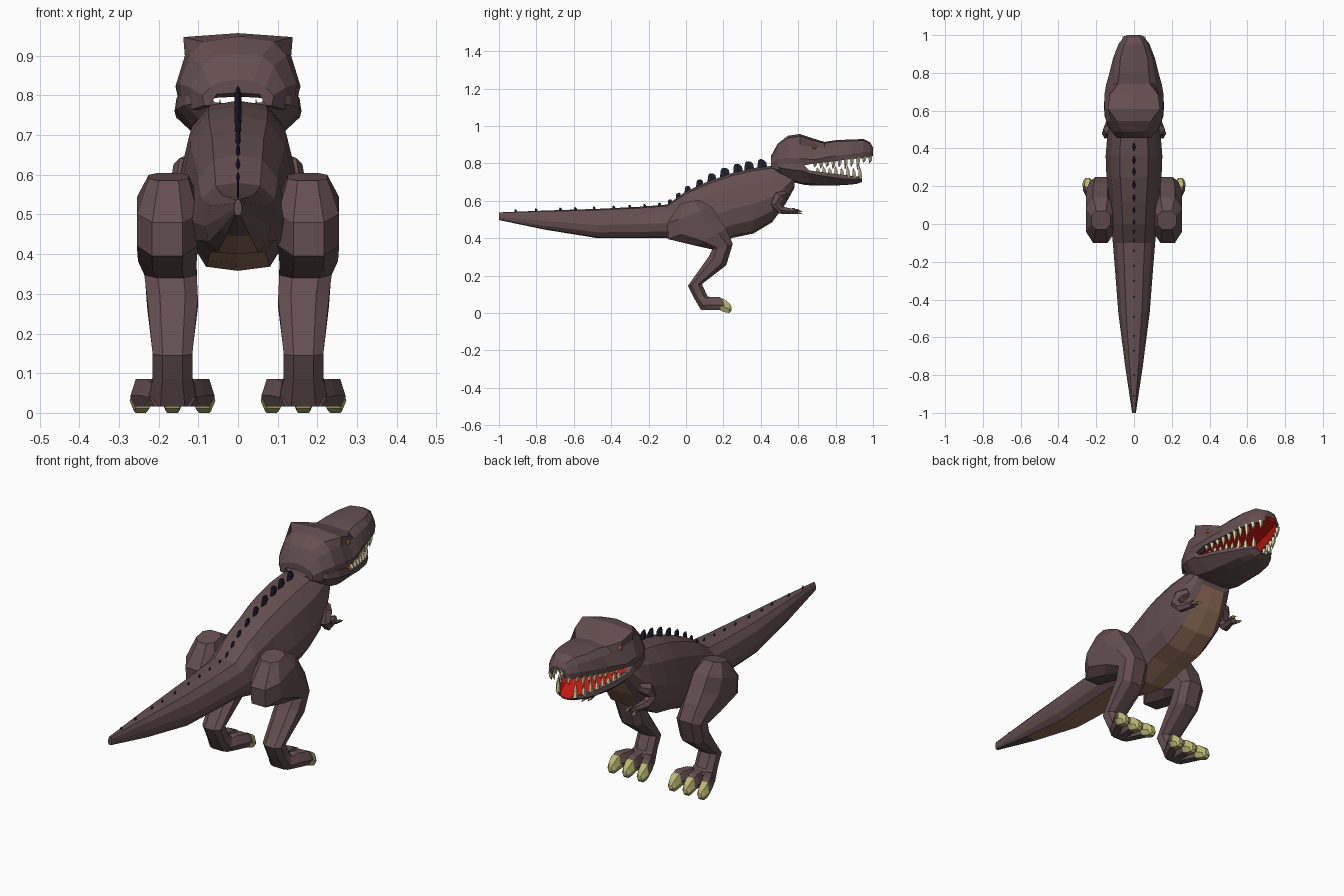
import bpy, bmesh, math
from mathutils import Vector

if "Cube" in bpy.data.objects:
    bpy.data.objects.remove(bpy.data.objects["Cube"])


def material(name, r, g, b):
    m = bpy.data.materials.new(name)
    m.diffuse_color = (r, g, b, 1)
    m.use_nodes = True
    m.node_tree.nodes["Principled BSDF"].inputs["Base Color"].default_value = m.diffuse_color
    return m


HIDE = material("brown hide", 0.127, 0.078, 0.081)
BELLY = material("tan belly", 0.305, 0.17, 0.105)
MOUTH = material("red mouth", 0.68, 0.01, 0.006)
TOOTH = material("cream teeth", 0.76, 0.70, 0.42)
CLAW = material("yellow claws", 0.50, 0.48, 0.17)
SPINE = material("dark blue spines", 0.018, 0.017, 0.035)
EYE = material("orange eye", 0.51, 0.2, 0.08)


def add_loft(bm, rings, rule=None):
    """Skin a row of equal rings and cap both ends."""
    vs = [[bm.verts.new(p) for p in r] for r in rings]
    n = len(rings[0])
    for a, b in zip(vs, vs[1:]):
        for j in range(n):
            k = (j + 1) % n
            f = bm.faces.new((a[j], a[k], b[k], b[j]))
            if rule:
                f.material_index = rule(min(j, n - 1 - j), f.calc_center_median())
    bm.faces.new(vs[0])
    bm.faces.new(vs[-1][::-1])


def finish(name, bm, *mats):
    bmesh.ops.recalc_face_normals(bm, faces=bm.faces)
    me = bpy.data.meshes.new(name)
    bm.to_mesh(me)
    bm.free()
    for m in mats:
        me.materials.append(m)
    ob = bpy.data.objects.new(name, me)
    bpy.context.collection.objects.link(ob)
    return ob


def sym_ring(y, half):
    """Full ring from a half outline running top centre to bottom centre."""
    return [Vector((x, y, z)) for x, z in half] + \
           [Vector((-x, y, z)) for x, z in half[-2:0:-1]]


def lerp(table, y, col):
    """Read a column of a station table at position y."""
    for a, b in zip(table, table[1:]):
        if a[0] <= y <= b[0]:
            return a[col] + (b[col] - a[col]) * (y - a[0]) / (b[0] - a[0])
    return table[-1][col]


def tube(bm, path, sides=6):
    """Tube through (x, y, z, radius) points."""
    pts = [Vector(p[:3]) for p in path]
    rings = []
    for i, p in enumerate(pts):
        d = (pts[min(i + 1, len(pts) - 1)] - pts[max(i - 1, 0)]).normalized()
        u = Vector((1, 0, 0))
        u = (u - d * u.dot(d)).normalized()
        v = d.cross(u)
        rings.append([p + path[i][3] * (u * math.cos(t) + v * math.sin(t))
                      for t in (math.tau * k / sides for k in range(sides))])
    add_loft(bm, rings)


# Body and tail: y, top, bottom, half width
BODY = [(-1.0, .538, .497, .01), (-.75, .548, .445, .047), (-.47, .557, .40, .083),
        (-.25, .568, .40, .10), (-.1, .58, .40, .112), (0, .65, .375, .122),
        (.12, .705, .358, .13), (.25, .75, .402, .146), (.36, .775, .425, .15),
        (.46, .787, .485, .142), (.53, .785, .58, .125), (.58, .78, .67, .10)]
rings = []
for y, t, b, w in BODY:
    h = t - b
    rings.append(sym_ring(y, [(0, t), (.5 * w, t - .04 * h), (.82 * w, t - .22 * h),
                              (w, t - .55 * h), (.9 * w, t - .8 * h),
                              (.62 * w, b + .03 * h), (0, b)]))
bm = bmesh.new()
add_loft(bm, rings, lambda j, c: int(j == 5 and c.y > -.75))
finish("body_and_tail", bm, HIDE, BELLY)

# Skull: y, top, brow x, brow z, eye x, eye z, half width, width z, lip z
SKULL = [(.455, .84, .04, .835, .07, .82, .09, .80, .775),
         (.49, .905, .06, .90, .09, .875, .12, .82, .765),
         (.545, .948, .09, .935, .122, .90, .148, .83, .77),
         (.61, .957, .138, .947, .134, .90, .157, .825, .785),
         (.685, .932, .128, .922, .118, .885, .157, .82, .80),
         (.74, .915, .085, .908, .115, .885, .147, .83, .805),
         (.80, .924, .078, .918, .108, .89, .13, .84, .812),
         (.88, .928, .072, .92, .095, .895, .11, .85, .823),
         (.95, .93, .052, .922, .07, .895, .083, .86, .828),
         (.985, .912, .035, .905, .047, .885, .058, .86, .833),
         (1.0, .885, .02, .883, .03, .875, .038, .86, .84)]
bm = bmesh.new()
add_loft(bm, [sym_ring(y, [(0, t), (bx, bz), (ex, ez), (w, wz), (.95 * w, lz), (.78 * w, lz),
                           (.6 * w, lz + .028), (0, lz + .032)])
              for y, t, bx, bz, ex, ez, w, wz, lz in SKULL],
         lambda j, c: int(j >= 5 and c.y > .6))
finish("skull", bm, HIDE, MOUTH)

# Lower jaw: y, top, half width, width z, bottom, bottom half width
JAW = [(.465, .80, .09, .785, .76, .06), (.51, .80, .135, .775, .725, .09),
       (.57, .80, .155, .765, .70, .10), (.63, .792, .16, .76, .686, .10),
       (.66, .762, .156, .745, .683, .098), (.75, .75, .14, .73, .681, .09),
       (.85, .738, .108, .716, .684, .07), (.91, .73, .075, .713, .69, .045),
       (.94, .727, .045, .715, .70, .03)]
bm = bmesh.new()
add_loft(bm, [sym_ring(y, [(0, t - .02), (.65 * w, t - .018), (.8 * w, t), (.97 * w, t),
                           (w, wz), (wb, b + .008), (.5 * wb, b), (0, b)])
              for y, t, w, wz, b, wb in JAW],
         lambda j, c: int(j <= 1 and c.y > .62))
finish("lower_jaw", bm, HIDE, MOUTH)

# Teeth
for name, table, wcol, zcol, y0, y1, n, way in (("upper_teeth", SKULL, 6, 8, .69, .985, 10, -1),
                                                ("lower_teeth", JAW, 2, 1, .705, .93, 8, 1)):
    bm = bmesh.new()
    for i in range(n):
        y = y0 + (y1 - y0) * i / (n - 1)
        gap = lerp(SKULL, y, 8) - lerp(JAW, min(y, .94), 1)
        size = gap * (.62 if i % 2 else .48) * (1 if y < .94 else .5)
        for s in (-1, 1):
            x, z = s * .87 * lerp(table, y, wcol), lerp(table, y, zcol)
            tube(bm, [(x, y, z - way * .008, .012), (x * .98, y, z + way * size * .45, .009),
                      (x * .95, y - .004, z + way * size, .001)], 5)
    finish(name, bm, TOOTH)

# Eyes
for s, side in ((1, "right"), (-1, "left")):
    bm = bmesh.new()
    bmesh.ops.create_icosphere(bm, subdivisions=1, radius=.014)
    bmesh.ops.translate(bm, verts=bm.verts, vec=(s * .119, .686, .888))
    finish(side + "_eye", bm, EYE)

# Spines along the back, growing towards the neck
bm = bmesh.new()
for y in (-.91, -.80, -.67, -.59, -.49, -.385, -.30, -.22, -.14, -.085, -.04,
          .01, .075, .14, .21, .28, .34, .41):
    h = .013 + .03 * min(1, max(0, (y + .15) / .35))
    z = lerp(BODY, y, 1)
    prof = [(-.65, .65, -.6, .2), (-.62, .45, .5, .2), (-.55, .15, .85, .12), (-.45, -.2, 1, .04)]
    slope = (lerp(BODY, y + .02, 1) - lerp(BODY, y - .02, 1)) / .04
    rings = []
    for a, b, up, wx in prof:
        m = (a + b) / 2
        rings.append([Vector((dx * wx * h, y + dy * h, z + up * h + slope * dy * h))
                      for dx, dy in ((0, a), (1, m), (0, b), (-1, m))])
    add_loft(bm, rings)
finish("back_spines", bm, SPINE)

# Legs: front (y, z), back (y, z), centre x, half width
LEG = [(.07, .605, -.03, .585, .175, .05), (.14, .565, -.10, .48, .178, .077),
       (.18, .50, -.095, .395, .178, .077), (.215, .45, .05, .36, .178, .074),
       (.25, .37, .14, .34, .17, .066), (.215, .255, .12, .30, .165, .064),
       (.085, .155, .01, .145, .165, .05), (.115, .09, .04, .085, .165, .05),
       (.15, .075, .08, .016, .165, .062)]
OCT = [(1, -.5), (1, .5), (.5, 1), (-.5, 1), (-1, .5), (-1, -.5), (-.5, -1), (.5, -1)]
for s, side in ((1, "right"), (-1, "left")):
    bm = bmesh.new()
    rings = []
    for fy, fz, by, bz, cx, w in LEG:
        f, b = Vector((0, fy, fz)), Vector((0, by, bz))
        rings.append([(f + b) / 2 + (f - b) / 2 * u + Vector((s * (cx + v * w), 0, 0))
                      for u, v in OCT])
    add_loft(bm, rings)
    finish(side + "_leg", bm, HIDE)

    # Three toes and their claws: y, half width, bottom, top
    toes, claws = bmesh.new(), bmesh.new()
    for k in (-1, 0, 1):
        for mesh, rows in ((toes, [(.085, .028, .016, .07), (.13, .032, .016, .086),
                                   (.18, .033, .016, .085), (.205, .026, .018, .07)]),
                           (claws, [(.185, .029, .012, .079), (.21, .028, .004, .07),
                                    (.232, .022, 0, .052), (.243, .012, .012, .034)])):
            rings = []
            for y, hw, lo, hi in rows:
                x = .165 + k * (.028 + .052 * min(1, (y - .085) / .11))
                rings.append([Vector((s * (x + u * hw), y, lo + v * (hi - lo)))
                              for u, v in ((-.6, 0), (.6, 0), (1, .4), (.6, 1), (-.6, 1), (-1, .4))])
            add_loft(mesh, rings)
    finish(side + "_toes", toes, HIDE)
    finish(side + "_toe_claws", claws, CLAW)

    # Small arm with two fingers
    arm, nails = bmesh.new(), bmesh.new()
    tube(arm, [(s * .11, .53, .635, .02), (s * .132, .495, .618, .033), (s * .142, .478, .58, .028),
               (s * .138, .505, .55, .023), (s * .125, .555, .545, .017), (s * .12, .58, .545, .018)])
    for dx, dz in ((-.012, .006), (.012, -.006)):
        x, z = s * (.12 + dx), .545 + dz
        tube(arm, [(x, .57, z, .009), (x + s * dx * .4, .602, z - .003, .007)], 5)
        tube(nails, [(x + s * dx * .4, .598, z - .003, .008), (x + s * dx * .4, .622, z - .01, .001)], 5)
    finish(side + "_arm", arm, HIDE)
    finish(side + "_finger_claws", nails, CLAW)
